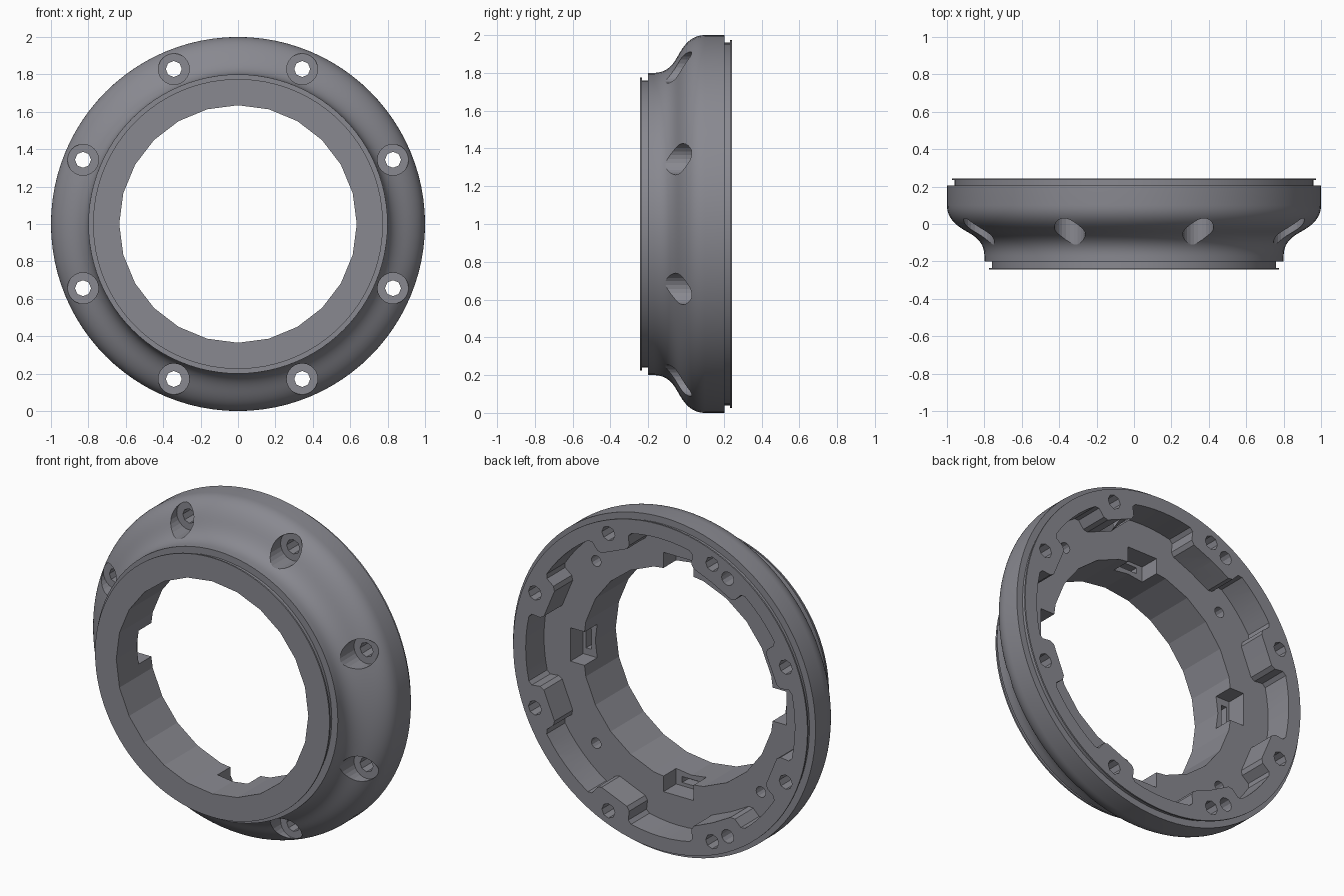
import bpy, bmesh
from math import sin, cos, pi, radians

if "Cube" in bpy.data.objects:
    bpy.data.objects.remove(bpy.data.objects["Cube"])

CZ = 1.0            # ring axis runs along y through z = 1
END = 0.243         # half thickness
FLOOR = 0.07        # level of the rear pocket floor


def finish(bm, name):
    bmesh.ops.recalc_face_normals(bm, faces=bm.faces)
    me = bpy.data.meshes.new(name)
    bm.to_mesh(me)
    bm.free()
    ob = bpy.data.objects.new(name, me)
    bpy.context.collection.objects.link(ob)
    return ob


def polar(r, deg):
    a = radians(deg)
    return r * cos(a), r * sin(a)


def circle(cx, cz, r, n):
    return [(cx + r * cos(2 * pi * i / n), cz + r * sin(2 * pi * i / n)) for i in range(n)]


def bezier(p0, p1, p2, p3, n):
    return [tuple((1 - t)**3 * a + 3 * t * (1 - t)**2 * b + 3 * t * t * (1 - t) * c + t**3 * d
                  for a, b, c, d in zip(p0, p1, p2, p3))
            for t in (i / n for i in range(n + 1))]


def block(deg, r0, r1, half):
    """Rectangle in the xz plane reaching from r0 to r1 along a direction."""
    c, s = cos(radians(deg)), sin(radians(deg))
    return [(r * c - t * s, r * s + t * c)
            for r, t in ((r0, -half), (r1, -half), (r1, half), (r0, half))]


def prisms(name, outlines, y0, y1):
    """Closed prisms along y, one for each outline."""
    bm = bmesh.new()
    for pts in outlines:
        a = [bm.verts.new((x, y0, CZ + z)) for x, z in pts]
        b = [bm.verts.new((x, y1, CZ + z)) for x, z in pts]
        bm.faces.new(a)
        bm.faces.new(b)
        for i in range(len(pts)):
            j = (i + 1) % len(pts)
            bm.faces.new((a[i], a[j], b[j], b[i]))
    return finish(bm, name)


def lathe(name, profile, n):
    """Closed (r, y) profile swept around the ring axis."""
    bm = bmesh.new()
    rings = [[bm.verts.new((r * cos(2 * pi * k / n), y, CZ + r * sin(2 * pi * k / n)))
              for r, y in profile] for k in range(n)]
    for k in range(n):
        p, q = rings[k], rings[(k + 1) % n]
        for i in range(len(profile)):
            j = (i + 1) % len(profile)
            bm.faces.new((p[i], p[j], q[j], q[i]))
    return finish(bm, name)


def cut(target, cutter):
    cutter.hide_render = True
    mod = target.modifiers.new(cutter.name, 'BOOLEAN')
    mod.operation = 'DIFFERENCE'
    mod.solver = 'EXACT'
    mod.object = cutter
    bpy.context.view_layer.objects.active = target
    bpy.ops.object.modifier_apply(modifier=mod.name)
    bpy.data.objects.remove(cutter)


# Ring body: seal grooves at both ends, S-curved shoulder between them
concave = bezier((0.8, -0.17), (0.8, -0.09), (0.86, -0.06), (0.9, -0.037), 12)
convex = bezier((0.9, -0.037), (0.95, -0.009), (1.0, 0.03), (1.0, 0.1), 12)[1:]
profile = ([(0.5, -END), (0.775, -END), (0.775, -0.234), (0.76, -0.234), (0.76, -0.2), (0.8, -0.2)]
           + concave + convex
           + [(1.0, 0.205), (0.96, 0.205), (0.96, 0.234), (0.973, 0.234), (0.973, END), (0.5, END)])
body = lathe("ring_housing", profile, 96)

# Dark grey finish
mat = bpy.data.materials.new("dark_grey")
mat.diffuse_color = (0.25, 0.25, 0.28, 1)
mat.use_nodes = True
mat.node_tree.nodes["Principled BSDF"].inputs["Base Color"].default_value = mat.diffuse_color
body.data.materials.append(mat)

# Coarse 24-sided bore
cut(body, prisms("bore_cutter", [circle(0, 0, 0.635, 24)], -0.4, 0.4))

# Rear pocket with eight screw bosses (two are wider)
bosses = []
for k in range(8):
    mid = 22.5 + 45 * k
    lo, hi = mid - 8, mid + 8
    if k == 2:
        hi = 127
    if k == 5:
        lo = 233
    bosses.append((lo, hi))
outline = []
for k, (lo, hi) in enumerate(bosses):
    outline += [polar(r, a) for a, r in (
        (lo - 2, 0.89), (lo - 0.5, 0.875), (lo, 0.82), (lo + 1.5, 0.8), ((lo + hi) / 2, 0.795),
        (hi - 1.5, 0.8), (hi, 0.82), (hi + 0.5, 0.875), (hi + 2, 0.89))]
    start, stop = hi + 2, bosses[(k + 1) % 8][0] - 2 + (360 if k == 7 else 0)
    outline += [polar(0.89, start + (stop - start) * i / 6) for i in range(1, 6)]
cut(body, prisms("pocket_cutter", [outline], FLOOR, 0.4))

# Screw counterbores on the shoulder and through holes
seats = [polar(0.897, 22.5 + 45 * k) for k in range(8)]
cut(body, prisms("counterbore_cutter", [circle(x, z, 0.083, 24) for x, z in seats], -0.4, 0.03))
cut(body, prisms("screw_hole_cutter", [circle(x, z, 0.043, 8) for x, z in seats], -0.4, 0.4))

# Two extra pin holes beside the wide bosses' screws
cut(body, prisms("pin_hole_cutter",
                 [circle(-0.445, s * 0.77, 0.04, 12) for s in (-1, 1)], 0.09, 0.4))

# Blind holes in the pocket floor
cut(body, prisms("floor_hole_cutter",
                 [circle(*polar(0.77, 45 + 90 * k), 0.032, 12) for k in range(4)], -0.02, 0.15))

# Four latch notches at the bore edge, each with a slot
cut(body, prisms("notch_cutter", [block(90 * k, 0.55, 0.715, 0.1) for k in range(4)], -0.05, 0.15))
cut(body, prisms("slot_cutter", [block(90 * k, 0.66, 0.695, 0.06) for k in range(4)], -0.11, 0.0))

# Smooth shoulder, crisp facets elsewhere
bpy.ops.object.select_all(action='DESELECT')
body.select_set(True)
bpy.context.view_layer.objects.active = body
bpy.ops.object.shade_smooth_by_angle(angle=radians(14))
